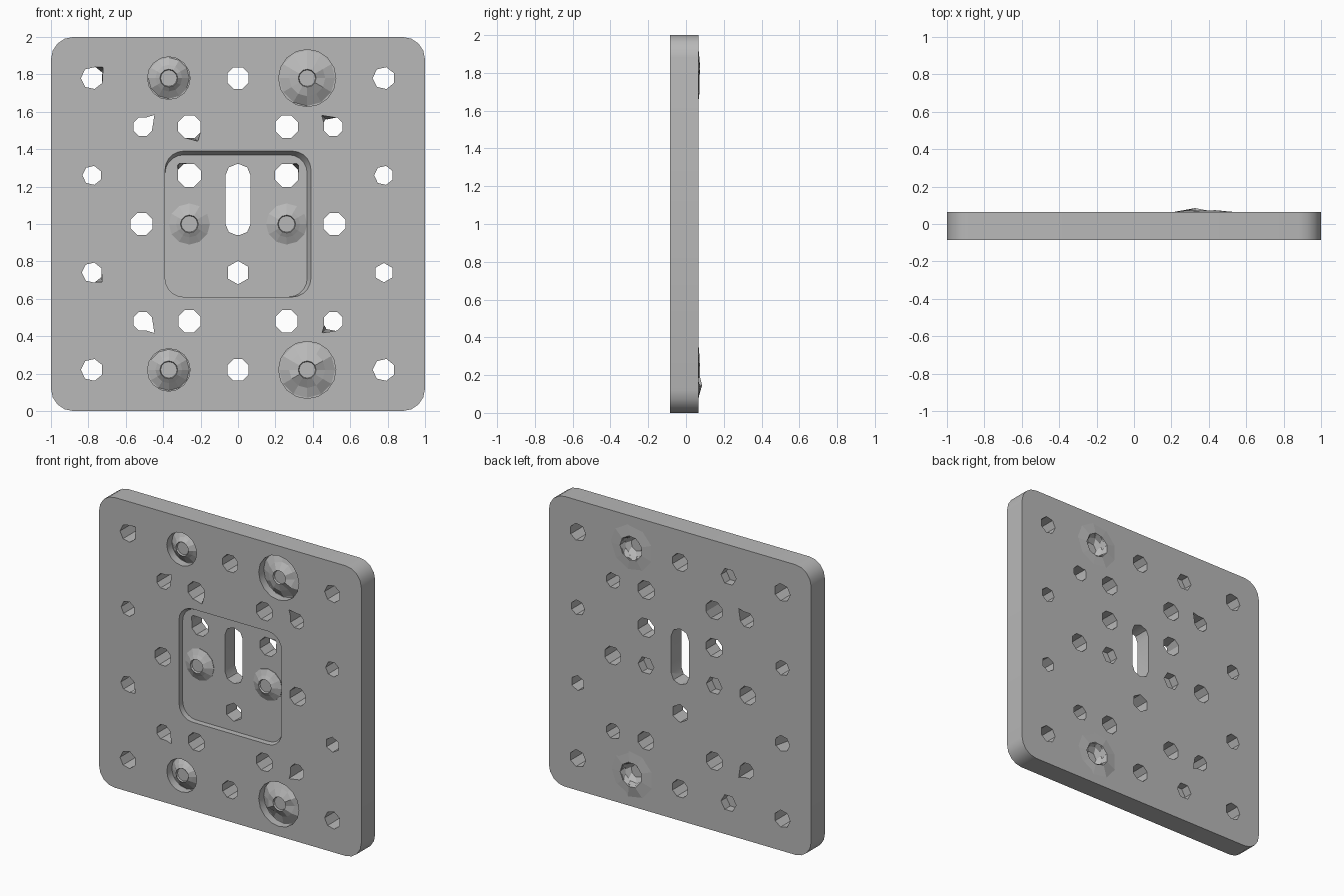
import bpy, bmesh, math, random
from math import cos, sin, pi

random.seed(4)
if "Cube" in bpy.data.objects:
    bpy.data.objects.remove(bpy.data.objects["Cube"])

FRONT, BACK, OVER = -0.085, 0.065, 0.02

grey = bpy.data.materials.new("plain_grey")
grey.use_nodes = True
grey.diffuse_color = (0.48, 0.48, 0.48, 1)
grey.node_tree.nodes["Principled BSDF"].inputs["Base Color"].default_value = (0.48, 0.48, 0.48, 1)


def finish(bm, name):
    bmesh.ops.recalc_face_normals(bm, faces=bm.faces)
    me = bpy.data.meshes.new(name)
    bm.to_mesh(me)
    bm.free()
    ob = bpy.data.objects.new(name, me)
    bpy.context.collection.objects.link(ob)
    me.materials.append(grey)
    return ob


def loft(bm, rings):
    """Skin a closed solid through rings of equal point count."""
    rows = [[bm.verts.new(p) for p in r] for r in rings]
    for a, b in zip(rows, rows[1:]):
        for i in range(len(a)):
            j = (i + 1) % len(a)
            bm.faces.new((a[i], a[j], b[j], b[i]))
    bm.faces.new(rows[0])
    bm.faces.new(rows[-1])


def circle(x, z, r, n, y, turn=0.0, spike=None, reach=1.0):
    """Polygon ring; the corner nearest the spike angle is pulled out."""
    angles = [turn + 2 * pi * i / n for i in range(n)]
    radii = [r] * n
    if spike is not None:
        k = max(range(n), key=lambda i: cos(angles[i] - spike))
        angles[k], radii[k] = spike, r * reach
    return [(x + q * cos(a), y, z + q * sin(a)) for a, q in zip(angles, radii)]


def rounded(cx, cz, hx, hz, r, seg, y):
    pts = []
    for k, (sx, sz) in enumerate([(1, 1), (-1, 1), (-1, -1), (1, -1)]):
        for i in range(seg + 1):
            a = (k + i / seg) * pi / 2
            pts.append((cx + sx * (hx - r) + r * cos(a), y, cz + sz * (hz - r) + r * sin(a)))
    return pts


def cut(target, cutter):
    mod = target.modifiers.new("cut", "BOOLEAN")
    mod.operation, mod.solver, mod.object = "DIFFERENCE", "EXACT", cutter
    bpy.context.view_layer.objects.active = target
    bpy.ops.object.modifier_apply(modifier=mod.name)
    bpy.data.objects.remove(cutter)


# Plate with rounded corners
bm = bmesh.new()
loft(bm, [rounded(0, 1, 1, 1, 0.12, 4, y) for y in (FRONT, BACK)])
plate = finish(bm, "plate")

# Square recess, with its top and right walls leaning inwards
bm = bmesh.new()
loft(bm, [rounded(0, 1, 0.39, 0.39, 0.1, 5, FRONT - OVER),
          rounded(0, 1, 0.39, 0.39, 0.1, 5, FRONT),
          rounded(-0.01, 0.99, 0.38, 0.38, 0.1, 5, FRONT + 0.04)])
cut(plate, finish(bm, "recess_cutter"))

# Through holes: x, z, radius, sides, spike direction
holes = [(0, 1.78, 0.062, 8, None), (0, 0.22, 0.062, 8, None), (0, 0.74, 0.063, 6, None),
         (-0.78, 1.78, 0.06, 7, pi / 4), (0.78, 1.78, 0.06, 7, None),
         (-0.78, 0.74, 0.055, 7, -pi / 4), (0.78, 0.74, 0.052, 6, None)]
for s in (-1, 1):
    holes += [(s * 0.78, 1.26, 0.052, 7, None), (s * 0.78, 0.22, 0.06, 7, None),
              (s * 0.26, 1.52, 0.065, 8, -pi / 3 if s < 0 else None),
              (s * 0.26, 1.26, 0.066, 8, pi / 2 + s * -pi / 4),
              (s * 0.515, 1.0, 0.064, 8, None), (s * 0.26, 0.48, 0.064, 8, None)]
bm = bmesh.new()
for x, z, r, n, spike in holes:
    loft(bm, [circle(x, z, r, n, FRONT - OVER, pi / n, spike, 1.4),
              circle(x, z, r, n, BACK + OVER, pi / n)])

# Teardrop holes, pointed towards the middle; the left pair only at the front
for sx in (-1, 1):
    for sz in (-1, 1):
        point = math.atan2(sz, -sx)
        ends = [circle(sx * 0.51, 1 + sz * 0.52, 0.054, 8, y, pi / 8, point, reach)
                for y, reach in ((FRONT - OVER, 1.65), (BACK + OVER, 1.65 if sx < 0 else 1))]
        loft(bm, ends)

# Central slot
loft(bm, [rounded(0, 1.13, 0.067, 0.19, 0.06, 2, y) for y in (FRONT - OVER, BACK + OVER)])

# Front counterbores and blind sockets at the back
BORES = [(x, z, r) for x, r in ((-0.37, 0.114), (0.37, 0.153)) for z in (0.22, 1.78)]
for x, z, r in BORES:
    loft(bm, [circle(x, z, r, 16, y) for y in (FRONT - OVER, FRONT + 0.055)])
    if x < 0:
        loft(bm, [circle(x, z, 0.058, 6, y) for y in (BACK - 0.06, BACK + OVER)])
    else:
        loft(bm, [circle(x, z, 0.045, 7, BACK - 0.06, 0.4),
                  circle(x, z, 0.08, 7, BACK - 0.03),
                  circle(x, z, 0.085, 7, BACK + OVER)])
for x in (-0.26, 0.26):
    loft(bm, [circle(x, 1.0, 0.06, 6, y) for y in (BACK - 0.06, BACK + OVER)])
cut(plate, finish(bm, "hole_cutter"))


def screw_head(name, x, z, r, floor, height, wobble):
    """Worn domed head with a shallow hexagonal socket."""
    n = 12
    bm = bmesh.new()
    mid = [(px, y + random.uniform(-wobble, wobble), pz)
           for px, y, pz in circle(x, z, r * 0.65, n, floor - height * 0.6)]
    loft(bm, [circle(x, z, r, n, floor + 0.01), circle(x, z, r, n, floor - 0.003), mid,
              circle(x, z, 0.048, n, floor - height),
              circle(x, z, 0.044, n, floor - height + 0.012)])
    return finish(bm, name)


# Screw heads in the counterbores and in the recess
for i, (x, z, r) in enumerate(BORES):
    screw_head(f"screw_head_{i + 1}", x, z, r - 0.004, FRONT + 0.055, 0.05, 0.016 if x > 0 else 0.008)
for side, x in (("right", -0.26), ("left", 0.26)):
    screw_head(f"recess_screw_{side}", x, 1.0, 0.11, FRONT + 0.04, 0.035, 0.002)

# Low burred rims round the two ragged sockets at the back
for name, z in (("lower_burr", 0.22), ("upper_burr", 1.78)):
    bm = bmesh.new()
    n = 9
    outer = [bm.verts.new(p) for p in circle(0.37, z, 0.17, n, BACK - 0.001)]
    inner = [bm.verts.new((x, y + random.uniform(0, 0.007), pz))
             for x, y, pz in circle(0.37, z, 0.085, n, BACK + 0.002)]
    deep = [bm.verts.new(p) for p in circle(0.37, z, 0.07, n, BACK - 0.03, 0.3)]
    if z < 1:
        min(inner, key=lambda v: v.co.x + v.co.z).co.y = 0.085
    for a, b in ((outer, inner), (inner, deep), (deep, outer)):
        for i in range(n):
            j = (i + 1) % n
            bm.faces.new((a[i], a[j], b[j], b[i]))
    finish(bm, name)

# Smooth the plate's rounded corners, keep edges sharp
bpy.ops.object.select_all(action="DESELECT")
plate.select_set(True)
bpy.context.view_layer.objects.active = plate
bpy.ops.object.shade_smooth_by_angle(angle=math.radians(28))
